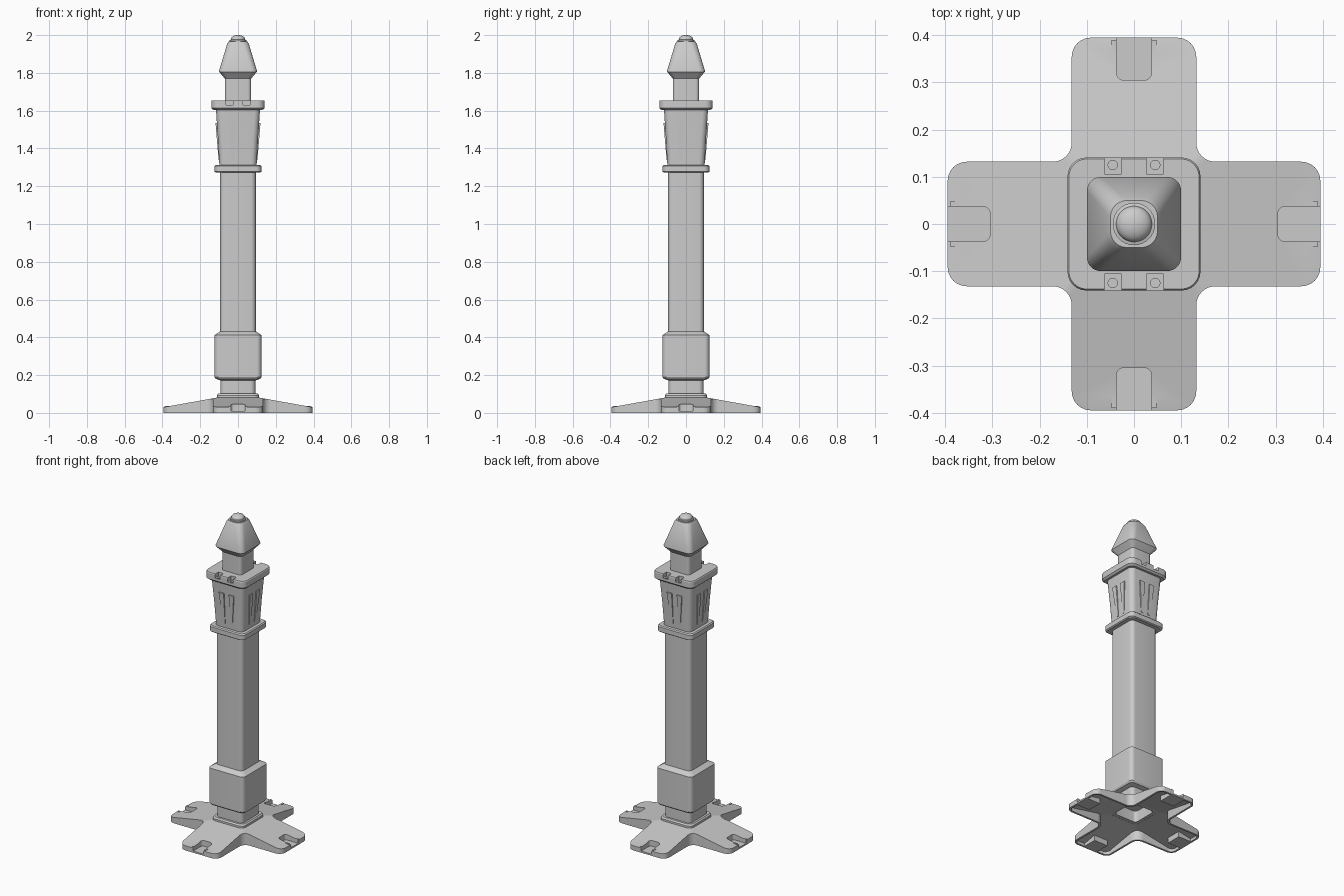
import bpy, bmesh, math
from mathutils import Matrix

cube = bpy.data.objects.get("Cube")
if cube:
    bpy.data.objects.remove(cube, do_unlink=True)

grey = bpy.data.materials.new("light_grey")
grey.use_nodes = True
COLOUR = (0.6, 0.6, 0.6, 1)
grey.diffuse_color = COLOUR
grey.node_tree.nodes["Principled BSDF"].inputs["Base Color"].default_value = COLOUR


def make_object(name, bm):
    bmesh.ops.recalc_face_normals(bm, faces=bm.faces)
    mesh = bpy.data.meshes.new(name)
    bm.to_mesh(mesh)
    bm.free()
    mesh.materials.append(grey)
    obj = bpy.data.objects.new(name, mesh)
    bpy.context.collection.objects.link(obj)
    return obj


def round_corners(corners, steps=6):
    """Outline from (x, y, radius) right-angled corners, each turned into an arc."""
    pts = []
    n = len(corners)
    for i, (x, y, r) in enumerate(corners):
        ax, ay = corners[i - 1][0] - x, corners[i - 1][1] - y
        bx, by = corners[(i + 1) % n][0] - x, corners[(i + 1) % n][1] - y
        la, lb = math.hypot(ax, ay), math.hypot(bx, by)
        ax, ay, bx, by = ax / la, ay / la, bx / lb, by / lb
        for k in range(steps + 1):
            t = math.pi / 2 * k / steps
            u, v = r * (1 - math.sin(t)), r * (1 - math.cos(t))
            pts.append((x + ax * u + bx * v, y + ay * u + by * v))
    return pts


def square(half, radius):
    return round_corners([(sx * half, sy * half, radius)
                          for sx, sy in ((1, 1), (-1, 1), (-1, -1), (1, -1))])


def loft(name, sections):
    """Skin a list of (outline, z) and cap both ends."""
    bm = bmesh.new()
    rings = [[bm.verts.new((x, y, z)) for x, y in pts] for pts, z in sections]
    n = len(rings[0])
    for low, high in zip(rings, rings[1:]):
        for i in range(n):
            j = (i + 1) % n
            bm.faces.new((low[i], low[j], high[j], high[i]))
    bm.faces.new(rings[0])
    bm.faces.new(rings[-1])
    return make_object(name, bm)


def square_loft(name, rows):
    return loft(name, [(square(h, r), z) for h, r, z in rows])


def box(name, x, y, z):
    pts = [(x[0], y[0]), (x[1], y[0]), (x[1], y[1]), (x[0], y[1])]
    return loft(name, [(pts, z[0]), (pts, z[1])])


def boolean(obj, other, operation):
    mod = obj.modifiers.new("bool", "BOOLEAN")
    mod.operation, mod.solver, mod.object = operation, "EXACT", other
    bpy.context.view_layer.update()
    mesh = bpy.data.meshes.new_from_object(
        obj.evaluated_get(bpy.context.evaluated_depsgraph_get()))
    obj.modifiers.clear()
    obj.data = mesh
    bpy.data.objects.remove(other, do_unlink=True)


# Cross-shaped foot: a plus prism trimmed by a shallow pyramid
def cross_wedge(name, inset, drop):
    a, b = 0.395 - inset, 0.132 - inset
    quarter = [(a, -b, 0.04 - inset), (a, b, 0.04 - inset), (b, b, 0.04 + inset)]
    corners = []
    for q in range(4):
        c, s = round(math.cos(q * math.pi / 2)), round(math.sin(q * math.pi / 2))
        corners += [(c * x - s * y, s * x + c * y, r) for x, y, r in quarter]
    outline = round_corners(corners)
    bottom = -0.02 if inset else 0
    prism = loft(name, [(outline, bottom), (outline, 0.2)])

    def pyramid_square(z):
        h = 0.395 + (0.03 - drop - z) / 0.18
        return [(h, h), (-h, h), (-h, -h), (h, -h)]
    trim = loft("trim", [(pyramid_square(z), z) for z in (-0.05, 0.088 - drop)])
    boolean(prism, trim, "INTERSECT")
    return prism


foot = cross_wedge("foot", 0, 0)
boolean(foot, cross_wedge("cavity", 0.012, 0.014), "DIFFERENCE")
boolean(foot, square_loft("hole", [(0.1, 0.03, -0.05), (0.1, 0.03, 0.15)]), "DIFFERENCE")

# Bolt slots with a thin floor at the end of each arm
for q in range(4):
    turn = Matrix.Rotation(q * math.pi / 2, 4, "Z")
    tray = box("tray", (0.294, 0.39), (-0.048, 0.048), (0, 0.036))
    slot_outline = round_corners([(0.45, 0.037, 0.01), (0.305, 0.037, 0.015),
                                  (0.305, -0.037, 0.015), (0.45, -0.037, 0.01)])
    slot = loft("slot", [(slot_outline, 0.01), (slot_outline, 0.2)])
    for part, operation in ((tray, "UNION"), (slot, "DIFFERENCE")):
        part.data.transform(turn)
        boolean(foot, part, operation)

# Post: collar, neck, sleeve and long shaft
post = square_loft("post", [
    (0.112, 0.03, 0.07), (0.112, 0.03, 0.093), (0.105, 0.03, 0.102),
    (0.092, 0.025, 0.102), (0.092, 0.025, 0.172), (0.118, 0.025, 0.18),
    (0.124, 0.025, 0.19), (0.124, 0.025, 0.412), (0.094, 0.025, 0.432),
    (0.094, 0.025, 1.28)])
boolean(post, square_loft("recess", [(0.08, 0.02, 0), (0.08, 0.02, 0.14)]), "DIFFERENCE")

lower_band = square_loft("lower_band", [
    (0.118, 0.03, 1.272), (0.124, 0.03, 1.277), (0.124, 0.03, 1.306), (0.118, 0.03, 1.312)])
capital = square_loft("capital", [
    (0.098, 0.03, 1.3), (0.106, 0.03, 1.45), (0.117, 0.03, 1.612)])

# Tapered ribs, two on each side of the capital
ribs = bmesh.new()
for q in range(4):
    for side in (-1, 1):
        low, high = [], []
        for ring, z, outer, front in ((low, 1.34, 0.032, 0.103), (high, 1.535, 0.052, 0.119)):
            for x, y in ((0.018, 0.09), (outer, 0.09), (outer, front), (0.018, front)):
                ring.append(ribs.verts.new(
                    Matrix.Rotation(q * math.pi / 2, 3, "Z") @ Matrix.Diagonal((side, -1, 1))
                    @ Matrix.Translation((x, y, z)).translation))
        ribs.faces.new(low)
        ribs.faces.new(high)
        for i in range(4):
            j = (i + 1) % 4
            ribs.faces.new((low[i], low[j], high[j], high[i]))
capital_ribs = make_object("capital_ribs", ribs)

# Top plate with notches and small bolt holes at front and back
top_plate = square_loft("top_plate", [
    (0.13, 0.035, 1.604), (0.141, 0.04, 1.614), (0.141, 0.04, 1.65), (0.138, 0.038, 1.655)])
for sx in (-1, 1):
    for sy in (-1, 1):
        x, y = sx * 0.045, sy * 0.125
        notch = box("notch", (x - 0.018, x + 0.018), sorted((sy * 0.106, sy * 0.16)), (1.63, 1.7))
        boolean(top_plate, notch, "DIFFERENCE")
        circle = [(x + 0.01 * math.cos(k * math.pi / 8), y + 0.01 * math.sin(k * math.pi / 8))
                  for k in range(16)]
        boolean(top_plate, loft("bolt_hole", [(circle, 1.615), (circle, 1.66)]), "DIFFERENCE")

# Finial: neck, spire and domed tip
spire = square_loft("spire", [
    (0.07, 0.02, 1.645), (0.07, 0.02, 1.77), (0.1, 0.03, 1.806), (0.1, 0.03, 1.812),
    (0.057, 0.035, 1.955), (0.05, 0.035, 1.966)])

tip = bmesh.new()
rows = [(0.045, 1.96), (0.045, 1.974), (0.038, 1.976)]
rows += [(0.038 * math.cos(a), 1.978 + 0.022 * math.sin(a))
         for a in (k * math.pi / 12 for k in range(7))]
verts = [tip.verts.new((r, 0, z)) for r, z in rows]
profile = [tip.edges.new(pair) for pair in zip(verts, verts[1:])]
bmesh.ops.spin(tip, geom=verts + profile, cent=(0, 0, 0), axis=(0, 0, 1),
               angle=2 * math.pi, steps=32, use_duplicate=False)
bmesh.ops.remove_doubles(tip, verts=tip.verts, dist=0.0001)
dome_tip = make_object("dome_tip", tip)

# Smooth rounded corners, keep hard edges crisp
bpy.ops.object.select_all(action="DESELECT")
for obj in (foot, post, lower_band, capital, capital_ribs, top_plate, spire, dome_tip):
    obj.select_set(True)
    bpy.context.view_layer.objects.active = obj
bpy.ops.object.shade_smooth_by_angle(angle=math.radians(25))
